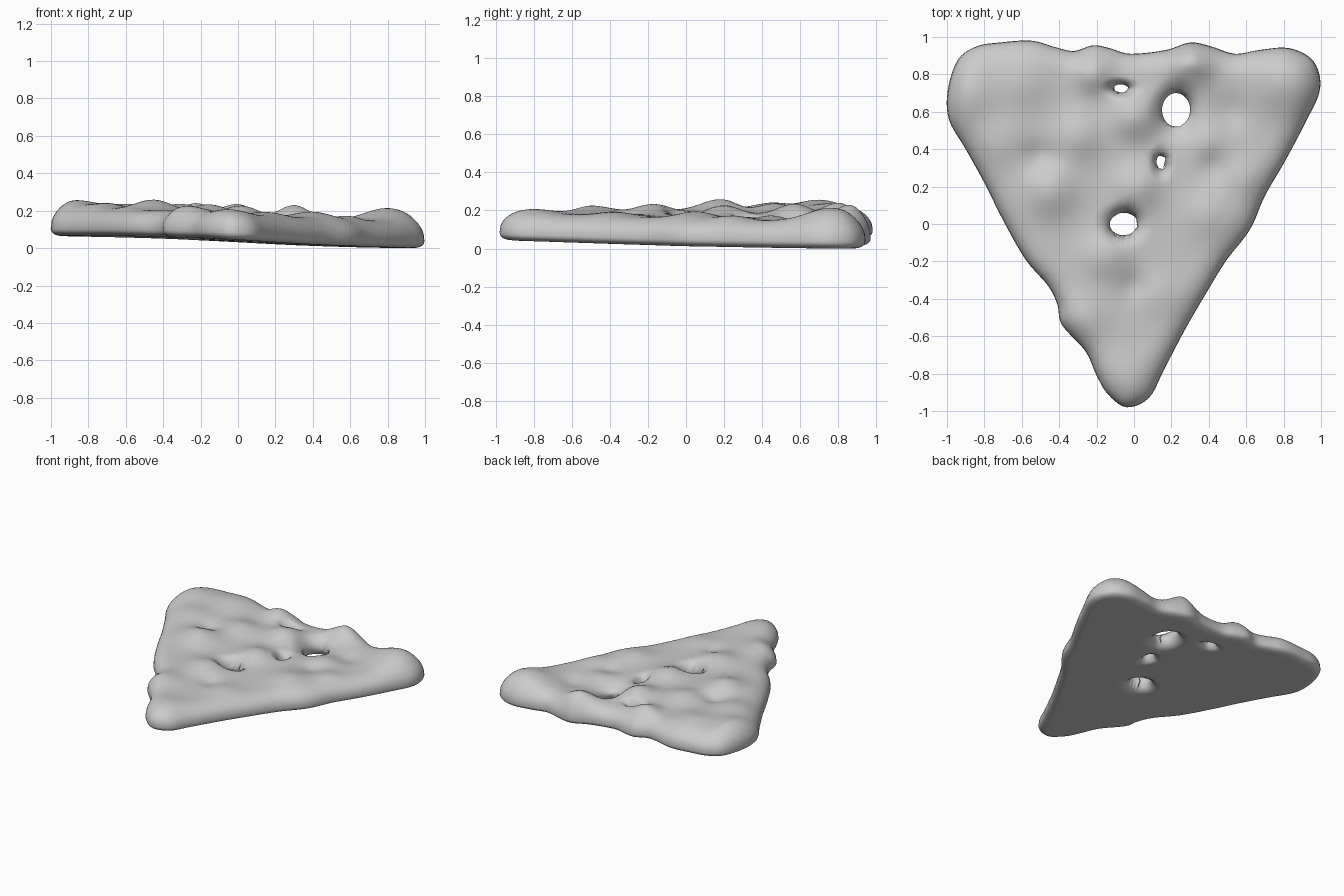
import bpy
import bmesh
import math
from mathutils import Vector
from mathutils.geometry import intersect_point_line

cube = bpy.data.objects.get("Cube")
if cube:
    bpy.data.objects.remove(cube, do_unlink=True)

# Rounded triangular outline, counter-clockwise from the front tip
OUTLINE = [(-.04, -.98), (.08, -.93), (.16, -.78), (.27, -.57), (.38, -.38), (.49, -.2),
           (.62, -.03), (.7, .15), (.81, .34), (.91, .53), (.995, .72), (.96, .87),
           (.83, .94), (.67, .93), (.54, .91), (.41, .95), (.3, .97), (.17, .93),
           (-.02, .91), (-.13, .94), (-.22, .955), (-.32, .925), (-.42, .945), (-.55, .98),
           (-.72, .97), (-.84, .95), (-.94, .88), (-.995, .72), (-.99, .56), (-.9, .4),
           (-.8, .22), (-.7, .02), (-.58, -.19), (-.46, -.33), (-.41, -.43), (-.385, -.54),
           (-.26, -.68), (-.2, -.81), (-.14, -.91)]
# Through holes: centre x, centre y, half width, half depth, rounding width
HOLES = [(.225, .61, .075, .09, .09), (-.055, 0, .075, .06, .08),
         (-.07, .725, .04, .022, .06), (.145, .33, .025, .04, .06)]
# Soft swellings and dents on the top: x, y, height, radius
BUMPS = [(-.87, .7, .05, .16), (-.58, .76, .035, .15), (-.22, .8, .055, .1),
         (0, .57, .06, .12), (.3, .87, .075, .12), (.8, .76, .07, .17), (.4, .45, .02, .1),
         (-.45, .18, .06, .14), (-.5, .36, -.03, .08), (-.3, .47, .045, .13),
         (-.7, .45, .035, .14), (.58, .25, .02, .1), (.4, .05, .035, .13), (.42, .3, -.02, .08),
         (.02, .2, .05, .12), (-.15, -.17, .045, .13), (0, -.33, -.02, .07),
         (.52, .6, -.025, .1), (.24, .55, -.03, .12),
         (-.27, -.5, .03, .13), (.15, -.38, .02, .11), (-.04, -.8, .02, .13)]
CENTRE = Vector((.01, .35, 0))
RINGS = 44
STEPS = 5


def smooth_loop(points, steps):
    """Closed spline through the points."""
    pts = [Vector((x, y, 0)) for x, y in points]
    loop = []
    for i in range(len(pts)):
        a, b, c, d = (pts[(i + j - 1) % len(pts)] for j in range(4))
        for s in range(steps):
            t = s / steps
            loop.append((b * 2 + (c - a) * t + (a * 2 - b * 5 + c * 4 - d) * t * t
                         + (b * 3 - a - c * 3 + d) * t ** 3) / 2)
    return loop


def edge_distance(p, loop):
    best = 9.0
    for a, b in zip(loop, loop[1:] + loop[:1]):
        q, t = intersect_point_line(p, a, b)
        q = a.lerp(b, min(max(t, 0), 1))
        best = min(best, (p - q).length)
    return best


def rounding(d, width, power=2):
    u = 1 - min(max(d / width, 0), 1)
    return (1 - u ** power) ** (1 / power)


def heights(p, rim_distance):
    """Underside and top height at a point."""
    floor = .043 - .036 * math.tanh(1.5 * p.x) - .007 * p.y
    top = floor + .142
    for x, y, h, r in BUMPS:
        top += h * math.exp(-((p.x - x) ** 2 + (p.y - y) ** 2) / (r * r))
    up = rounding(rim_distance, .14, 2.3)
    down = rounding(rim_distance, .06)
    rim = floor + .036
    for x, y, a, b, w in HOLES:
        d = (math.hypot((p.x - x) / a, (p.y - y) / b) - 1) * (a + b) / 2
        rim += .035 * math.exp(-(d / w) ** 2)
        up = min(up, rounding(d, w))
        down = min(down, rounding(d, w))
    return rim + (floor - rim) * down, rim + (top - rim) * up


# Slab: matching top and underside sheets that meet at the rims
loop = smooth_loop(OUTLINE, STEPS)
bm = bmesh.new()
sheets = ([], [])
inside = set()
for k in range(RINGS):
    scale = 1 - (k / RINGS) ** 1.4
    for edge_point in loop:
        p = CENTRE.lerp(edge_point, scale)
        d = edge_distance(p, loop) if k else 0
        cut = False
        for x, y, a, b, w in HOLES:
            q = math.hypot((p.x - x) / a, (p.y - y) / b)
            if q < 1:
                q = max(q, .001)
                p = Vector((x + (p.x - x) / q, y + (p.y - y) / q, 0))
                cut = True
        for sheet, z in zip(sheets, heights(p, d)):
            v = bm.verts.new((p.x, p.y, z))
            sheet.append(v)
            if cut:
                inside.add(v)

n = len(loop)
for sheet, is_top in zip(sheets, (False, True)):
    for k in range(RINGS - 1):
        for i in range(n):
            j = (i + 1) % n
            quad = [sheet[k * n + i], sheet[k * n + j],
                    sheet[(k + 1) * n + j], sheet[(k + 1) * n + i]]
            if not all(v in inside for v in quad):
                bm.faces.new(quad if is_top else quad[::-1])
    core = sheet[-n:]
    bm.faces.new(core if is_top else core[::-1])
bmesh.ops.remove_doubles(bm, verts=bm.verts[:], dist=.0008)
loose = [v for v in bm.verts if not v.link_faces]
bmesh.ops.delete(bm, geom=loose, context='VERTS')

mesh = bpy.data.meshes.new("wavy_triangular_slab")
bm.to_mesh(mesh)
bm.free()
slab = bpy.data.objects.new("wavy_triangular_slab", mesh)
bpy.context.collection.objects.link(slab)
lowest = min(v.co.z for v in mesh.vertices)
for v in mesh.vertices:
    v.co.z -= lowest
mesh.shade_smooth()

# Plain grey finish
grey = bpy.data.materials.new("plain_grey")
grey.use_nodes = True
colour = (.6, .6, .6, 1)
grey.diffuse_color = colour
grey.node_tree.nodes["Principled BSDF"].inputs["Base Color"].default_value = colour
mesh.materials.append(grey)
